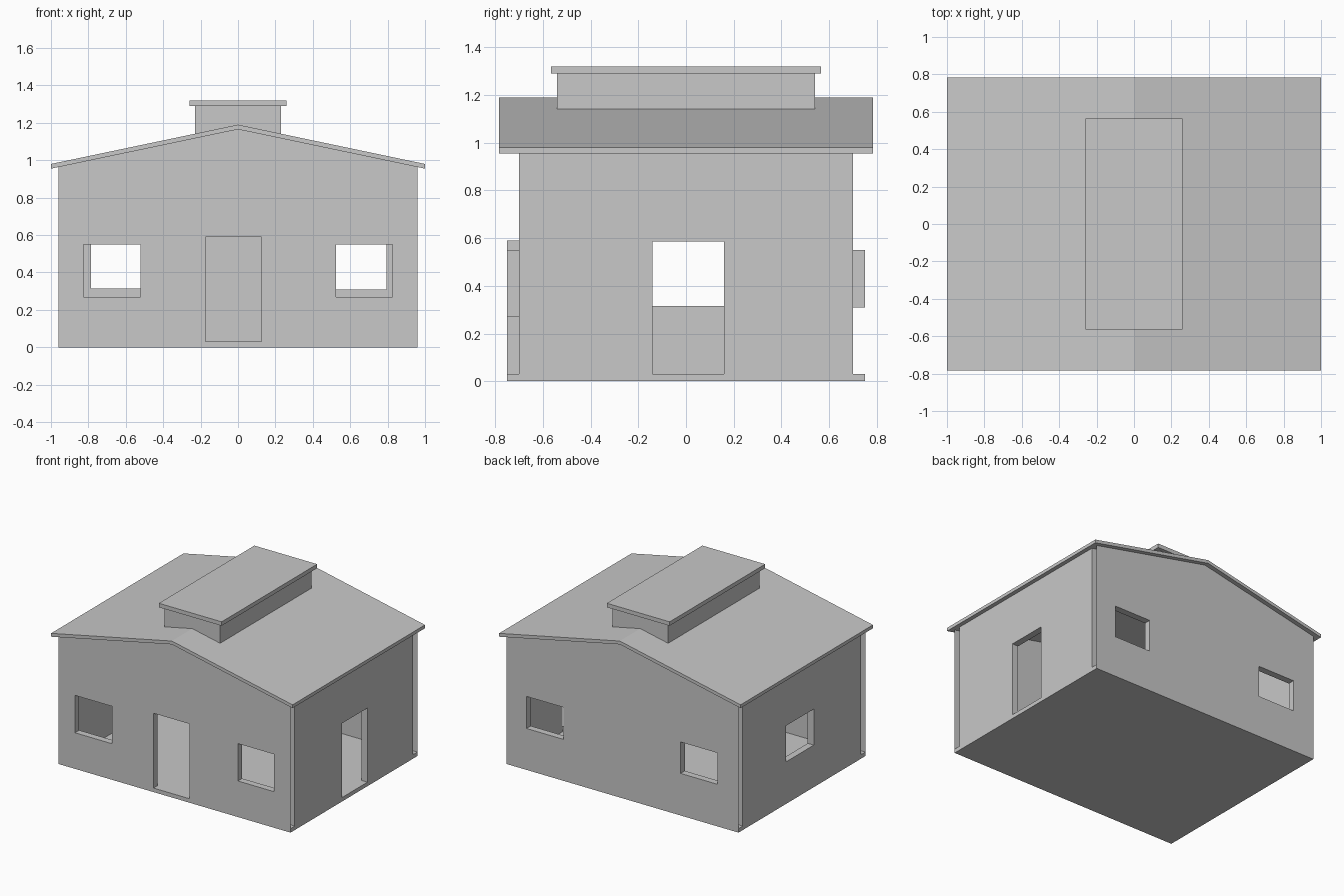
import bpy
import bmesh
from mathutils import Vector

if "Cube" in bpy.data.objects:
    bpy.data.objects.remove(bpy.data.objects["Cube"], do_unlink=True)

# Single flat colour
GREY = (0.58, 0.58, 0.58, 1)
grey = bpy.data.materials.new("light_grey")
grey.use_nodes = True
grey.diffuse_color = GREY
grey.node_tree.nodes["Principled BSDF"].inputs["Base Color"].default_value = GREY

# Main dimensions
HALF_X, HALF_Y = 0.96, 0.75
THICK = 0.05
FLOOR = 0.03
INNER_Y = HALF_Y - THICK
EAVE, RIDGE, ROOF_THICK = 0.955, 1.165, 0.025


def underside(x):
    return RIDGE - (RIDGE - EAVE) * abs(x)


def finish(name, bm):
    bmesh.ops.recalc_face_normals(bm, faces=bm.faces)
    mesh = bpy.data.meshes.new(name)
    bm.to_mesh(mesh)
    bm.free()
    mesh.materials.append(grey)
    obj = bpy.data.objects.new(name, mesh)
    bpy.context.collection.objects.link(obj)
    return obj


def box(name, half_x, half_y, z0, z1):
    profile = [(-half_x, z0), (half_x, z0), (half_x, z1), (-half_x, z1)]
    return prism(name, profile, half_y)


def prism(name, profile, half_y):
    """Closed x-z profile extruded along y."""
    bm = bmesh.new()
    face = bm.faces.new([bm.verts.new((x, -half_y, z)) for x, z in profile])
    ext = bmesh.ops.extrude_face_region(bm, geom=[face], use_keep_orig=True)
    moved = [g for g in ext["geom"] if isinstance(g, bmesh.types.BMVert)]
    bmesh.ops.translate(bm, verts=moved, vec=(0, 2 * half_y, 0))
    return finish(name, bm)


def rect(a0, a1, z0, z1):
    return [(a0, z0), (a1, z0), (a1, z1), (a0, z1)]


def wall(name, axis, outer, top, windows, door=None):
    """Two skins with open ends, joined by the reveals of the openings."""
    end = HALF_X if axis == "y" else INNER_Y
    notch = []
    if door:
        d0, d1, head = door
        notch = [(d0, FLOOR), (d0, head), (d1, head), (d1, FLOOR)]
    outline = [(-end, FLOOR)] + notch + [(end, FLOOR)] + top
    holes = [rect(*w) for w in windows]
    inner = outer - THICK if outer > 0 else outer + THICK

    bm = bmesh.new()
    skins = []
    for depth in (outer, inner):
        place = (lambda p: (p[0], depth, p[1])) if axis == "y" else (lambda p: (depth, p[0], p[1]))
        loops = [[bm.verts.new(place(p)) for p in loop] for loop in [outline] + holes]
        edges = [bm.edges.new((v, loop[i - 1])) for loop in loops for i, v in enumerate(loop)]
        normal = Vector((0, 1, 0)) if axis == "y" else Vector((1, 0, 0))
        bmesh.ops.triangle_fill(bm, edges=edges, use_beauty=True, normal=normal)
        skins.append(loops)

    # Window reveals, then the door jambs and head
    front, back = skins
    for f, b in zip(front[1:], back[1:]):
        for i in range(len(f)):
            bm.faces.new((f[i - 1], f[i], b[i], b[i - 1]))
    for i in range(1, len(notch)):
        f, b = front[0], back[0]
        bm.faces.new((f[i], f[i + 1], b[i + 1], b[i]))
    return finish(name, bm)


# Floor slab
box("floor_slab", HALF_X, HALF_Y, 0, FLOOR)

# Gable walls
corner = underside(HALF_X)
gable = [(HALF_X, corner), (0, RIDGE), (-HALF_X, corner)]
wall("front_wall", "y", -HALF_Y, gable,
     [(-0.825, -0.52, 0.27, 0.55), (0.525, 0.825, 0.27, 0.55)],
     door=(-0.175, 0.125, 0.59))
wall("back_wall", "y", HALF_Y, gable,
     [(-0.785, -0.48, 0.315, 0.55), (0.49, 0.795, 0.31, 0.55)])

# Side walls
plate = [(INNER_Y, corner), (-INNER_Y, corner)]
wall("left_wall", "x", HALF_X, plate, [], door=(-0.14, 0.16, 0.585))
wall("right_wall", "x", -HALF_X, plate, [(-0.14, 0.19, 0.315, 0.585)])

# Pitched roof with overhanging eaves
roof = [(-1, EAVE), (0, RIDGE), (1, EAVE)]
roof += [(x, z + ROOF_THICK) for x, z in reversed(roof)]
prism("roof", roof, 0.783)

# Ridge vent sitting astride the roof, with its flat cap
VENT = 0.23
seat = underside(VENT) + ROOF_THICK
prism("ridge_vent",
      [(-VENT, seat), (0, RIDGE + ROOF_THICK), (VENT, seat), (VENT, 1.29), (-VENT, 1.29)], 0.54)
box("vent_cap", 0.26, 0.565, 1.29, 1.32)
